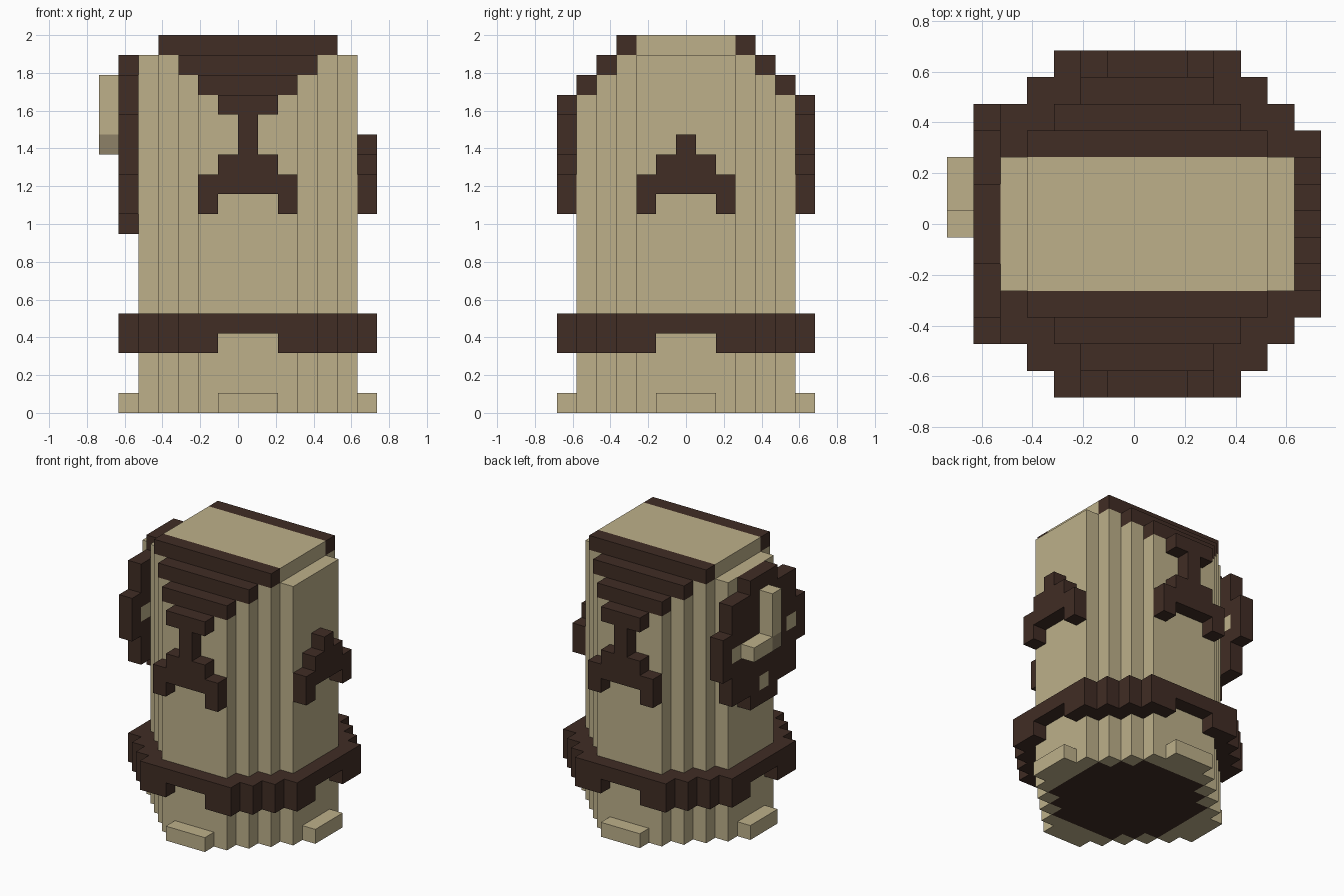
import bpy
import bmesh
from mathutils import Vector

cube = bpy.data.objects.get("Cube")
if cube:
    bpy.data.objects.remove(cube, do_unlink=True)

U = 2 / 19                              # edge of one block
ORIGIN = Vector((0.5, 0, 0.5))          # tower axis sits half a block off centre
BODY_TOP = 18


def material(name, rgb):
    mat = bpy.data.materials.new(name)
    mat.use_nodes = True
    mat.diffuse_color = (*rgb, 1)
    bsdf = next(n for n in mat.node_tree.nodes if n.type == 'BSDF_PRINCIPLED')
    bsdf.inputs["Base Color"].default_value = (*rgb, 1)
    return mat


SAND, BROWN, SHADE = range(3)
MATERIALS = [
    material("sand", (0.51, 0.434, 0.255)),
    material("dark_brown", (0.052, 0.026, 0.018)),
    material("dull_sand", (0.27, 0.22, 0.135)),
]

parts = {}      # part name -> {block: colour}
filled = set()  # every block in use


def add(name, blocks, colour=SAND):
    """Put blocks into a part, leaving places already taken."""
    part = parts.setdefault(name, {})
    for block in blocks:
        if block not in filled:
            part[block] = colour
            filled.add(block)


def span(r):
    return range(-r, r + 1)


def octagon(radius, diagonal):
    """Stepped round plan."""
    return [(a, b) for a in span(radius) for b in span(radius)
            if abs(a) + abs(b) <= diagonal]


def on_side(side, s, k, out=6):
    """Block on one of the four walls, s steps along it."""
    return {"front": (s, -out, k), "back": (s, out, k),
            "left": (out, s, k), "right": (-out, s, k)}[side]


# Dark floor inset in the base
add("base_floor", [(a, b, 0) for a, b in octagon(4, 6)], BROWN)

# Tower with a stepped barrel roof; each lower row ends in a dark trim block
for a, b in octagon(5, 7):
    top = BODY_TOP - max(0, abs(b) - 3)
    if abs(a) == 5:
        top -= 1
    trimmed = abs(b) >= 3
    add("tower_body", [(a, b, k) for k in range(top + (not trimmed))])
    if trimmed:
        add("roof_trim", [(a, b, top)], BROWN)

# Clock dial on the right wall, with hour marks and hands
MARKS = [(3, 0), (-3, 0), (0, 3), (0, -3)]
add("clock_marks", [(-6, s, 13 + t) for s, t in MARKS])
add("clock_dial", [(-6, s, 13 + t) for s in span(4) for t in span(4)
                   if s * s + t * t <= 18], BROWN)
add("clock_hands", [(-7, 0, 13)], SHADE)
add("clock_hands", [(-7, 0, k) for k in (14, 15, 16)])
add("clock_hands", [(-7, s, 13) for s in (1, 2)])

# Belt with a notch in its lower row on each wall
for a, b in octagon(6, 9):
    notch = max(abs(a), abs(b)) == 6 and min(abs(a), abs(b)) <= 1
    add("belt", [(a, b, k) for k in (3, 4) if k == 4 or not notch], BROWN)

# Sills at the foot of each wall
for side in ("front", "back", "left", "right"):
    add(side + "_foot", [on_side(side, s, 0) for s in span(1)])

# Arched hoods on three walls; front and back also rise to the roof
for side in ("front", "back", "left"):
    hood = [(s, 11) for s in span(2)] + [(s, 12) for s in span(1)]
    hood += [(-2, 10), (2, 10), (0, 13)]
    if side != "left":
        hood += [(0, 14)] + [(s, 15) for s in span(1)]
    add(side + "_hood", [on_side(side, s, k) for s, k in hood], BROWN)


def build(name, blocks):
    """Skin a part with only its outward faces, merged into flat panels."""
    bm = bmesh.new()
    for block, colour in blocks.items():
        centre = Vector(block) + ORIGIN
        for axis in range(3):
            for sign in (-1, 1):
                n = Vector((0, 0, 0))
                n[axis] = sign
                if tuple(int(c + d) for c, d in zip(block, n)) in filled:
                    continue
                p = Vector((0, 0, 0))
                p[(axis + 1) % 3] = 0.5
                q = n.cross(p)
                corners = (p + q, q - p, -p - q, p - q)
                face = bm.faces.new([bm.verts.new((centre + n / 2 + c) * U)
                                     for c in corners])
                face.material_index = colour
    bmesh.ops.remove_doubles(bm, verts=bm.verts[:], dist=U / 100)
    bmesh.ops.dissolve_limit(bm, angle_limit=0.01, verts=bm.verts[:],
                             edges=bm.edges[:], delimit={'MATERIAL'})
    mesh = bpy.data.meshes.new(name)
    bm.to_mesh(mesh)
    bm.free()
    for mat in MATERIALS:
        mesh.materials.append(mat)
    bpy.context.collection.objects.link(bpy.data.objects.new(name, mesh))


for name, blocks in parts.items():
    build(name, blocks)
